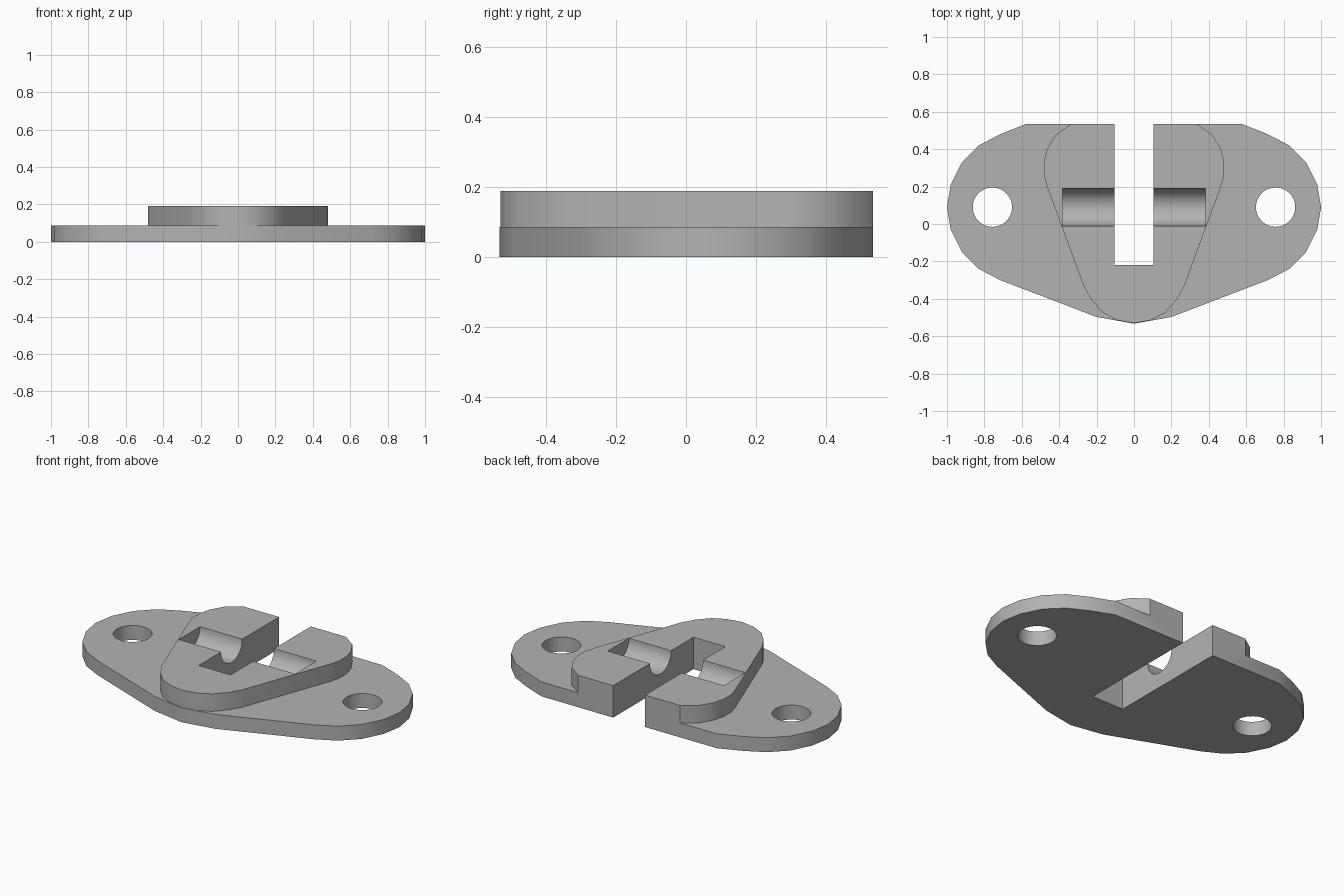
import bpy
import bmesh
from math import pi

if "Cube" in bpy.data.objects:
    bpy.data.objects.remove(bpy.data.objects["Cube"])

BASE_TOP, PAD_TOP = 0.086, 0.19
BACK, HOLE_Y = 0.535, 0.09

grey = bpy.data.materials.new("plain grey")
grey.use_nodes = True
COLOUR = (0.45, 0.45, 0.45, 1)
grey.diffuse_color = COLOUR
grey.node_tree.nodes["Principled BSDF"].inputs["Base Color"].default_value = COLOUR


def mesh_object(name, bm):
    bmesh.ops.recalc_face_normals(bm, faces=bm.faces)
    mesh = bpy.data.meshes.new(name)
    bm.to_mesh(mesh)
    bm.free()
    mesh.materials.append(grey)
    obj = bpy.data.objects.new(name, mesh)
    bpy.context.collection.objects.link(obj)
    return obj


def plate(name, half, z0, z1):
    """Extrude a half outline, mirrored about x = 0; first point is the tip."""
    outline = half + [(-x, y) for x, y in reversed(half) if x > 0]
    bm = bmesh.new()
    face = bm.faces.new([bm.verts.new((x, y, z0)) for x, y in outline])
    new = bmesh.ops.extrude_face_region(bm, geom=[face])["geom"]
    verts = [v for v in new if isinstance(v, bmesh.types.BMVert)]
    bmesh.ops.translate(bm, verts=verts, vec=(0, 0, z1 - z0))
    return mesh_object(name, bm)


def box(name, x, y0, y1):
    half = [(x, y0), (x, y1)]
    return plate(name, half, -0.1, 0.4)


def cylinder(name, radius, depth, location, along_x=False):
    bm = bmesh.new()
    bmesh.ops.create_cone(bm, cap_ends=True, segments=48, radius1=radius,
                          radius2=radius, depth=depth)
    obj = mesh_object(name, bm)
    obj.location = location
    if along_x:
        obj.rotation_euler.y = pi / 2
    return obj


def combine(target, other, operation):
    mod = target.modifiers.new(other.name, 'BOOLEAN')
    mod.object, mod.operation, mod.solver = other, operation, 'EXACT'
    other.hide_render = True
    bpy.context.view_layer.objects.active = target
    bpy.ops.object.modifier_apply(modifier=mod.name)
    bpy.data.objects.remove(other)


# Wide winged base plate
body = plate("mounting_plate", [
    (0, -0.533), (0.2, -0.497), (0.715, -0.3), (0.83, -0.24), (0.92, -0.15),
    (0.98, -0.03), (1, 0.09), (0.98, 0.21), (0.92, 0.33), (0.83, 0.42),
    (0.715, 0.48), (0.577, BACK), (0.577, 0.6)], 0, BASE_TOP)

# Raised teardrop pad, sunk into the plate
pad = plate("raised_pad", [
    (0, -0.53), (0.09, -0.514), (0.165, -0.475), (0.224, -0.41),
    (0.267, -0.337), (0.465, 0.2), (0.482, 0.26), (0.482, 0.33),
    (0.465, 0.4), (0.42, 0.475), (0.336, BACK), (0.336, 0.58)],
    BASE_TOP / 2, PAD_TOP)
combine(body, pad, 'UNION')

# Straight back edge and the open slot
combine(body, box("back_trim", 1.2, BACK, 0.8), 'DIFFERENCE')
combine(body, box("slot", 0.105, -0.22, 0.7), 'DIFFERENCE')

# Screw holes in the wings
for side in (-1, 1):
    hole = cylinder("screw_hole", 0.105, 1, (side * 0.757, HOLE_Y, 0))
    combine(body, hole, 'DIFFERENCE')

# Half-round cross groove for the pin
groove = cylinder("pin_groove", 0.1, 0.766, (0, HOLE_Y, PAD_TOP), True)
combine(body, groove, 'DIFFERENCE')

bpy.ops.object.select_all(action='DESELECT')
body.select_set(True)
bpy.context.view_layer.objects.active = body
bpy.ops.object.shade_smooth_by_angle(angle=pi / 6)
